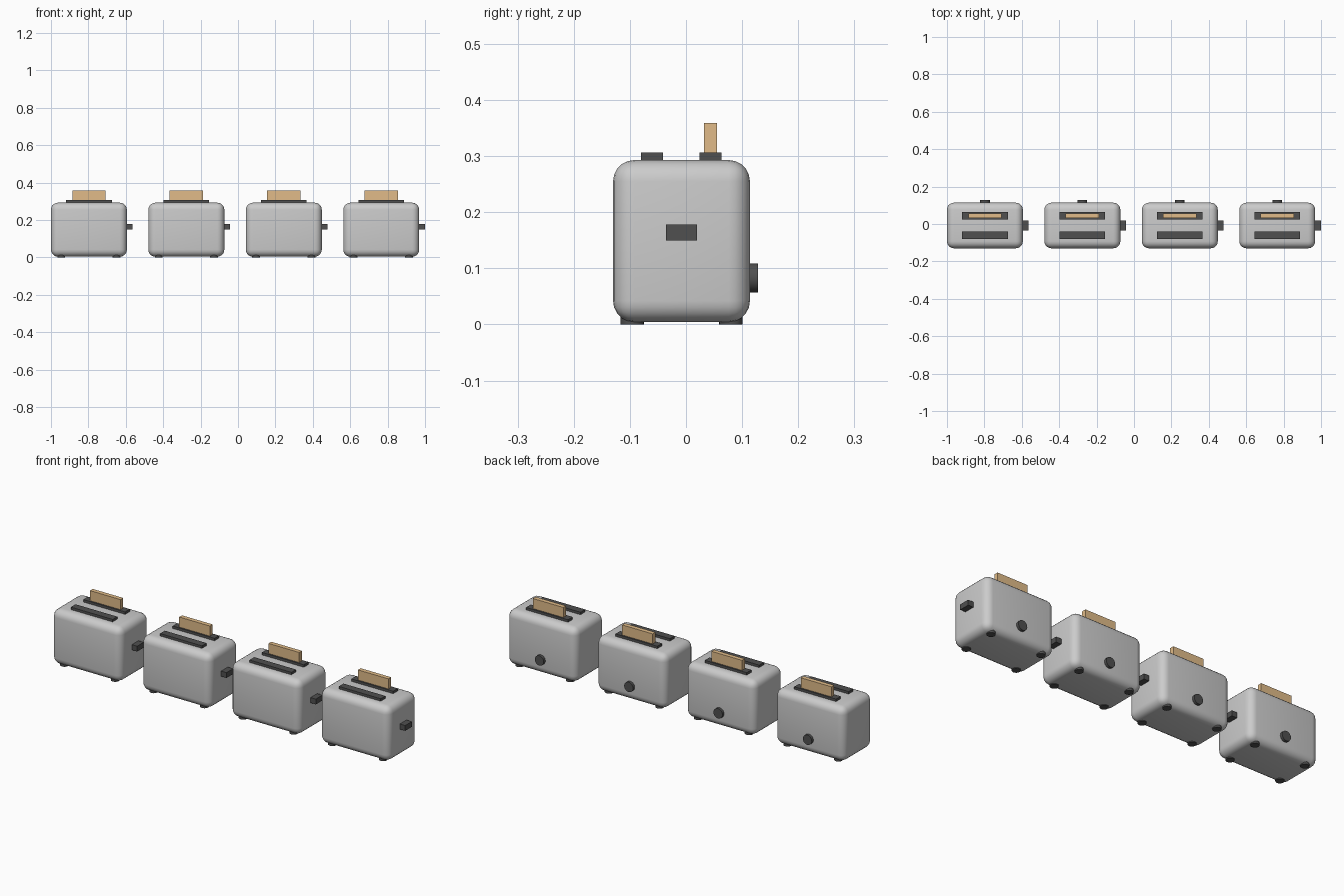
import bpy
from math import radians

if "Cube" in bpy.data.objects:
    bpy.data.objects.remove(bpy.data.objects["Cube"])


def material(name, rgb):
    m = bpy.data.materials.new(name)
    m.diffuse_color = (*rgb, 1)
    m.use_nodes = True
    m.node_tree.nodes["Principled BSDF"].inputs["Base Color"].default_value = m.diffuse_color
    return m


DARK = material("dark_plastic", (0.08, 0.08, 0.08))
BREAD = material("bread", (0.75, 0.5, 0.25))


def box(name, x, y, z, mat=None, bevel=0.0):
    """Box from (min, max) ranges, with an optional rounded edge."""
    ranges = (x, y, z)
    bpy.ops.mesh.primitive_cube_add(size=1, location=[(a + b) / 2 for a, b in ranges])
    ob = bpy.context.object
    ob.name = name
    ob.scale = [b - a for a, b in ranges]
    bpy.ops.object.transform_apply(location=False, rotation=False, scale=True)
    if mat:
        ob.data.materials.append(mat)
    if bevel:
        mod = ob.modifiers.new("rounding", 'BEVEL')
        mod.width = bevel
        mod.segments = 5
        bpy.ops.object.modifier_apply(modifier=mod.name)
        bpy.ops.object.shade_smooth_by_angle(angle=radians(35))
    return ob


def disc(name, radius, depth, loc, rot=(0, 0, 0)):
    bpy.ops.mesh.primitive_cylinder_add(vertices=20, radius=radius, depth=depth,
                                        location=loc, rotation=rot)
    ob = bpy.context.object
    ob.name = name
    ob.data.materials.append(DARK)
    bpy.ops.object.shade_smooth_by_angle(angle=radians(35))
    return ob


MID_Y = -0.008


def toaster(i, cx):
    def span(half):
        return (cx - half, cx + half)

    # Rounded shell
    box(f"body_{i}", span(0.203), (-0.130, 0.114), (0.004, 0.293), bevel=0.038)
    # Slot rims on top
    for side, y in (("front", -0.0605), ("back", 0.0435)):
        box(f"{side}_slot_{i}", span(0.122), (y - 0.0195, y + 0.0195), (0.28, 0.306), DARK)
    # Bread slice in the back slot
    box(f"toast_{i}", span(0.089), (0.032, 0.055), (0.2, 0.359), BREAD)
    # Side lever
    box(f"lever_{i}", (cx + 0.18, cx + 0.234), (-0.036, 0.020), (0.150, 0.178), DARK)
    # Browning knob on the back
    disc(f"knob_{i}", 0.026, 0.03, (cx, 0.113, 0.083), (radians(90), 0, 0))
    # Feet
    for sx in (-1, 1):
        for sy in (-1, 1):
            disc(f"foot_{i}", 0.021, 0.02, (cx + sx * 0.148, MID_Y + sy * 0.088, 0.010))


for i in range(4):
    toaster(i + 1, -0.797 + i * 0.521)
